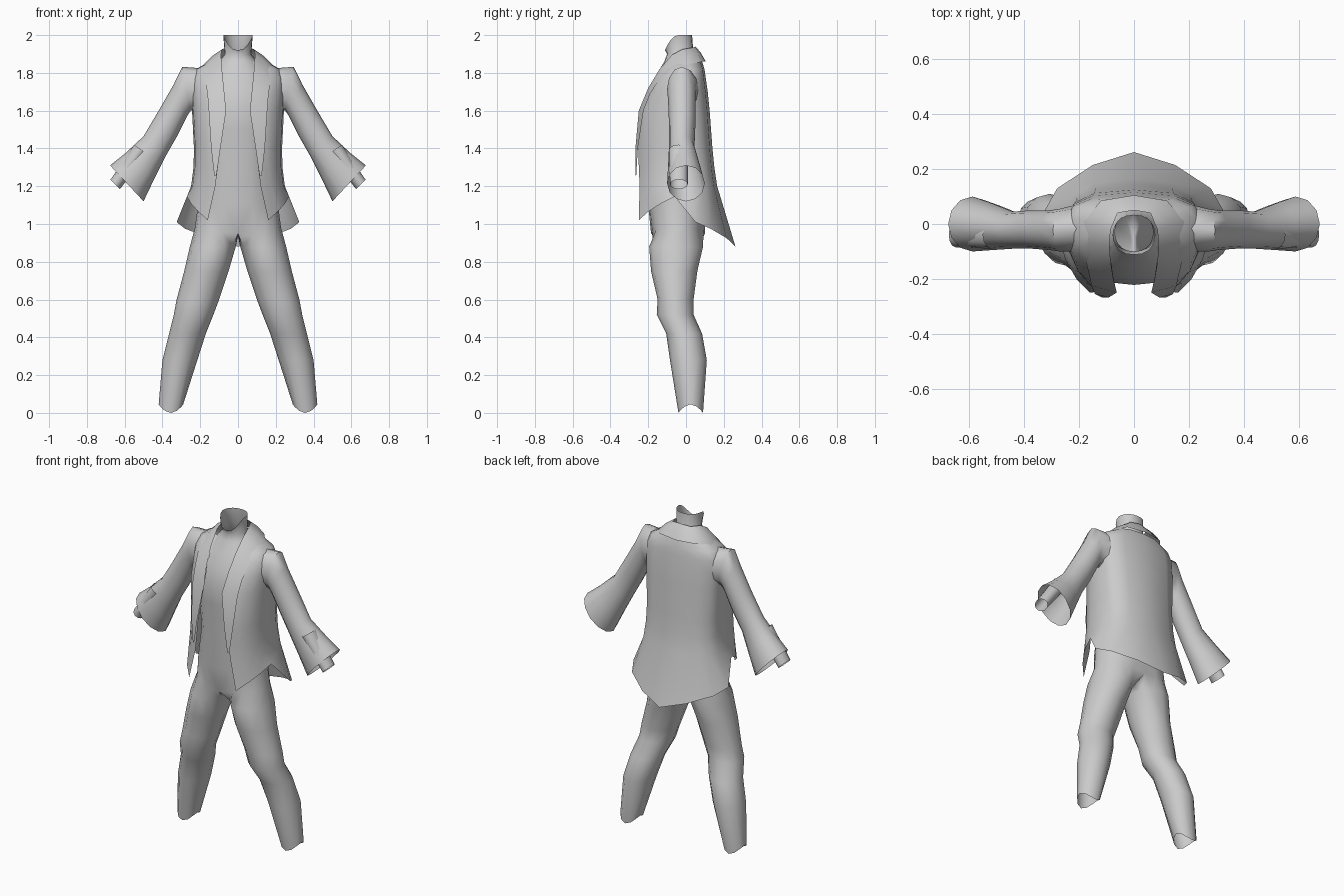
import bpy, bmesh, math

if "Cube" in bpy.data.objects:
    bpy.data.objects.remove(bpy.data.objects["Cube"])

cloth = bpy.data.materials.new("light_grey")
cloth.diffuse_color = (0.6, 0.6, 0.6, 1)
cloth.use_nodes = True
cloth.node_tree.nodes["Principled BSDF"].inputs["Base Color"].default_value = cloth.diffuse_color


def skin(name, rows, closed):
    """Loft through rows of points; mirror across x and smooth."""
    bm = bmesh.new()
    vs = [[bm.verts.new(p) for p in r] for r in rows]
    for i, (a, b) in enumerate(zip(vs, vs[1:])):
        n = min(len(a), len(b))
        wrap = closed and len(a) == len(b) == 12
        for k in range(n if wrap else n - 1):
            j = (k + 1) % n
            bm.faces.new((a[k], a[j], b[j], b[k]))
    bmesh.ops.recalc_face_normals(bm, faces=bm.faces)
    me = bpy.data.meshes.new(name)
    bm.to_mesh(me)
    bm.free()
    ob = bpy.data.objects.new(name, me)
    bpy.context.collection.objects.link(ob)
    me.materials.append(cloth)
    m = ob.modifiers.new("Mirror", 'MIRROR')
    m.merge_threshold = 0.002
    bpy.ops.object.select_all(action='DESELECT')
    ob.select_set(True)
    bpy.context.view_layer.objects.active = ob
    bpy.ops.object.shade_smooth_by_angle(angle=math.radians(60))
    return ob


def spow(v, p):
    return math.copysign(abs(v) ** p, v)


# Body: leg rings (z, inner x, outer x, front y, back y)
rows = []
for i, (z, xi, xo, yf, yb) in enumerate([
        (0.0, .29, .42, -.04, .09), (.28, .215, .40, -.085, .11),
        (.42, .17, .365, -.105, .085), (.52, .13, .34, -.155, .04),
        (.60, .10, .325, -.15, .04), (.75, .05, .285, -.185, .06),
        (.88, .012, .255, -.195, .09)]):
    ring = []
    for k in range(12):
        a = math.radians(-150 + 30 * k)
        lift = 0.045 * math.cos(a) ** 2 if i == 0 else 0
        ring.append(((xi + xo) / 2 + (xo - xi) / 2 * math.cos(a),
                     (yf + yb) / 2 + (yb - yf) / 2 * math.sin(a), z + lift))
    rows.append(ring)

# Body: torso half rings (z, half width, front y, back y)
for i, (z, rx, yf, yb) in enumerate([
        (.98, .228, -.185, .10), (1.1, .212, -.2, .1), (1.3, .18, -.205, .1),
        (1.5, .19, -.22, .1), (1.62, .2, -.222, .09), (1.72, .19, -.19, .08),
        (1.8, .15, -.15, .07), (1.86, .1, -.115, .055),
        (1.9, .07, -.1, .04), (2.0, .078, -.112, .032)]):
    ring = []
    for k in range(11):
        a = math.radians(-90 + 18 * k)
        # neckline dips at the front
        dip = .08 * max(0, -math.sin(a)) ** 2 if z == 2.0 else 0
        if i == 0:
            dip = .03 * abs(math.sin(a)) ** 6
        ring.append((rx * spow(max(math.cos(a), 0), .85) if 0 < k < 10 else 0,
                     (yf + yb) / 2 + (yb - yf) / 2 * math.sin(a), z - dip))
    if i == 0:
        ring.append((0, -.04, .935))  # crotch
    rows.append(ring)
skin("body", rows, True)

# Coat: zigzag hem, then rows (z, front edge x, front y, half width, back y)
rows = [[(.16, -.25, 1.02), (.21, -.2, 1.065), (.25, -.13, 1.11),
         (.27, -.06, 1.145), (.325, .05, 1.01), (.28, .13, .975),
         (.15, .215, .925), (0, .262, .88)]]
P = .75
for z, xf, yf, rx, yb in [
        (1.2, .12, -.26, .25, .165), (1.3, .107, -.262, .237, .15),
        (1.4, .095, -.262, .235, .14), (1.6, .065, -.245, .245, .125),
        (1.7, .075, -.2, .25, .115), (1.77, .08, -.165, .25, .105),
        (1.82, .085, -.12, .225, .098), (1.86, .08, -.09, .15, .085)]:
    a0 = -math.degrees(math.acos((xf / rx) ** (1 / P)))
    angles = [a0 + (-18 - a0) * t for t in (0, .33, .67, 1)] + [8, 32, 60, 90]
    ring = []
    for a in angles:
        r = math.radians(a)
        c = spow(math.cos(r), P) if a < 90 else 0
        s = spow(math.sin(r), P)
        ring.append((rx * c, s * (yb if s > 0 else -yf), z))
    rows.append(ring)
skin("coat", rows, False)

# Collar and lapels: a band running from the nape down to the coat edge
inner = [(0, .05, 1.94), (.06, .04, 1.935), (.085, -.02, 1.925),
         (.09, -.075, 1.895), (.085, -.14, 1.82), (.075, -.2, 1.72),
         (.063, -.25, 1.6), (.093, -.268, 1.4), (.115, -.268, 1.25)]
outer = [(0, .105, 1.86), (.12, .085, 1.86), (.185, .01, 1.84),
         (.19, -.07, 1.815), (.173, -.145, 1.76), (.162, -.19, 1.69),
         (.155, -.225, 1.6), (.142, -.255, 1.4), (.125, -.264, 1.25)]
middle = [tuple((p + q) / 2 + d for p, q, d in zip(a, b, (0, 0, .008)))
          for a, b in zip(inner, outer)]
skin("collar", [inner, middle, outer], False)


def tube(name, rings):
    """Limb from (top x, top z, bottom x, bottom z, front y, back y)."""
    rows = []
    for tx, tz, bx, bz, yf, yb in rings:
        ring = []
        for k in range(12):
            a = math.tau * k / 12
            u = math.cos(a) / 2
            ring.append(((tx + bx) / 2 + (tx - bx) * u,
                         (yf + yb) / 2 + (yb - yf) / 2 * math.sin(a),
                         (tz + bz) / 2 + (tz - bz) * u))
        rows.append(ring)
    return skin(name, rows, True)


# Sleeves with flared cuffs, and wrists inside them
tube("sleeves", [(.2, 1.825, .22, 1.6, -.1, .07),
                 (.295, 1.832, .25, 1.6, -.1, .055),
                 (.34, 1.74, .27, 1.57, -.095, .05),
                 (.42, 1.6, .325, 1.46, -.09, .05),
                 (.5, 1.465, .385, 1.355, -.09, .045),
                 (.59, 1.38, .445, 1.235, -.095, .075),
                 (.677, 1.31, .5, 1.12, -.1, .1)])
tube("wrists", [(.55, 1.42, .48, 1.37, -.09, .01),
                (.675, 1.235, .625, 1.185, -.085, .01)])
